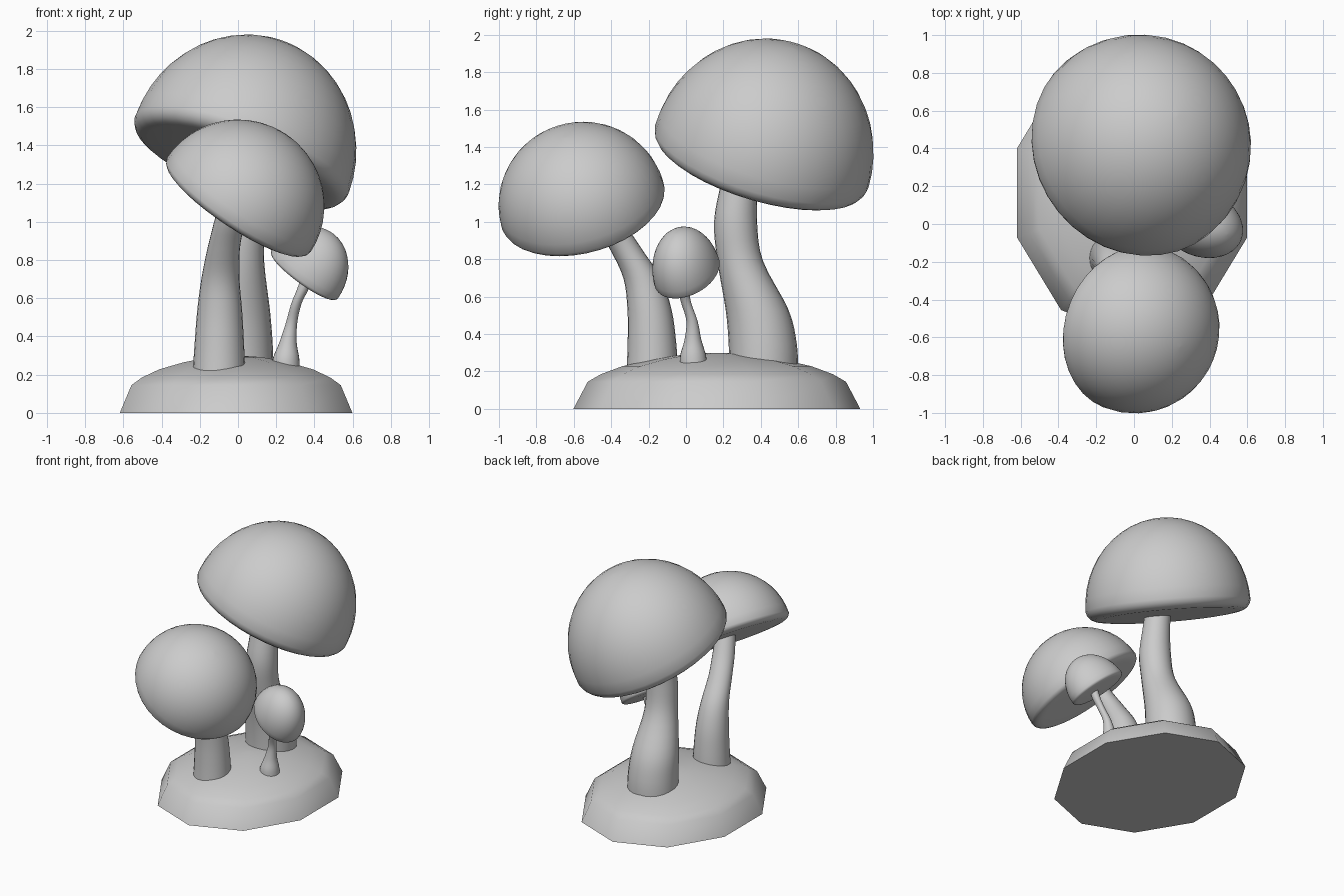
import bpy, bmesh, math
from mathutils import Vector, Matrix

if "Cube" in bpy.data.objects:
    bpy.data.objects.remove(bpy.data.objects["Cube"])


def loft(name, rings, angle):
    """Skin a list of vertex rings, closing both ends."""
    bm = bmesh.new()
    loops = [[bm.verts.new(p) for p in ring] for ring in rings]
    n = len(loops[0])
    for a, b in zip(loops, loops[1:]):
        for i in range(n):
            j = (i + 1) % n
            bm.faces.new((a[i], a[j], b[j], b[i]))
    bm.faces.new(loops[0][::-1])
    bm.faces.new(loops[-1])
    bmesh.ops.recalc_face_normals(bm, faces=bm.faces)
    mesh = bpy.data.meshes.new(name)
    bm.to_mesh(mesh)
    bm.free()
    obj = bpy.data.objects.new(name, mesh)
    bpy.context.collection.objects.link(obj)
    bpy.ops.object.select_all(action='DESELECT')
    obj.select_set(True)
    bpy.context.view_layer.objects.active = obj
    bpy.ops.object.shade_smooth_by_angle(angle=math.radians(angle))
    return obj


def ellipse(cx, cy, z, rx, ry, n, start=0.0):
    return [Vector((cx + rx * math.cos(start + math.tau * i / n),
                    cy + ry * math.sin(start + math.tau * i / n), z)) for i in range(n)]


def cap(name, center, tilt, ru, rv, height, lip):
    """Tilted dome: ru is the radius along the tilt, rv across it."""
    nx, ny = tilt
    n = Vector((nx, ny, math.sqrt(1 - nx * nx - ny * ny)))
    v = Vector((0, 0, 1)).cross(n).normalized()
    u = v.cross(n)
    frame = Matrix((u, v, n)).transposed()
    # flat underside, rounded lip, then the dome
    prof = [(0.01, -lip), (0.5, -lip), (0.84, -lip), (0.91, -lip * 0.92),
            (0.955, -lip * 0.72), (0.985, -lip * 0.4)]
    for k in range(12):
        a = math.pi / 2 * k / 12
        prof.append((math.cos(a), height * math.sin(a)))
    prof.append((0.01, height))
    rings = [[frame @ p + Vector(center) for p in ellipse(0, 0, z, ru * s, rv * s, 36)]
             for s, z in prof]
    loft(name, rings, 50)


def stem(name, points, steps=4):
    """Bent round stem through points (x, y, z, radius)."""
    pts = [points[0]] + points + [points[-1]]
    rings = []
    for k in range(1, len(pts) - 2):
        for s in range(steps):
            t = s / steps
            q = [0.5 * (2 * b + (c - a) * t + (2 * a - 5 * b + 4 * c - d) * t * t
                        + (3 * b - a - 3 * c + d) * t ** 3)
                 for a, b, c, d in zip(*pts[k - 1:k + 3])]
            rings.append(ellipse(q[0], q[1], q[2], q[3], q[3], 24))
    x, y, z, r = points[-1]
    rings.append(ellipse(x, y, z, r, r, 24))
    loft(name, rings, 50)


# ten-sided mound
mound = [(1.0, 0.0), (0.9, 0.145), (0.81, 0.185), (0.66, 0.228), (0.45, 0.265),
         (0.22, 0.292), (0.02, 0.30)]
loft("ground_mound", [ellipse(-0.01, 0.165, z, 0.64 * s, 0.767 * s, 10, math.radians(18))
                      for s, z in mound], 45)

# large mushroom
stem("large_stem", [(0.0, 0.415, 0.2, 0.185), (0.0, 0.41, 0.35, 0.182), (0.0, 0.38, 0.53, 0.168),
                    (0.015, 0.29, 0.79, 0.122), (0.025, 0.265, 1.0, 0.115),
                    (0.03, 0.285, 1.2, 0.1), (0.03, 0.31, 1.38, 0.09)])
cap("large_cap", (0.02, 0.405, 1.35), (0.33, 0.27), 0.595, 0.595, 0.638, 0.07)

# medium mushroom
stem("medium_stem", [(-0.1, -0.18, 0.2, 0.138), (-0.098, -0.182, 0.35, 0.13),
                     (-0.096, -0.195, 0.53, 0.118), (-0.092, -0.235, 0.7, 0.1),
                     (-0.075, -0.325, 0.86, 0.085), (-0.045, -0.41, 1.0, 0.08),
                     (-0.02, -0.47, 1.13, 0.07)])
cap("medium_cap", (0.005, -0.553, 1.09), (0.54, -0.22), 0.45, 0.45, 0.443, 0.04)

# small mushroom
stem("small_stem", [(0.25, 0.04, 0.23, 0.074), (0.252, 0.038, 0.29, 0.068),
                    (0.262, 0.037, 0.37, 0.045), (0.28, 0.032, 0.47, 0.03),
                    (0.305, 0.0, 0.57, 0.027), (0.34, -0.015, 0.65, 0.03),
                    (0.37, -0.02, 0.74, 0.03)])
cap("small_cap", (0.35, 0.005, 0.727), (0.55, -0.23), 0.22, 0.175, 0.262, 0.02)
